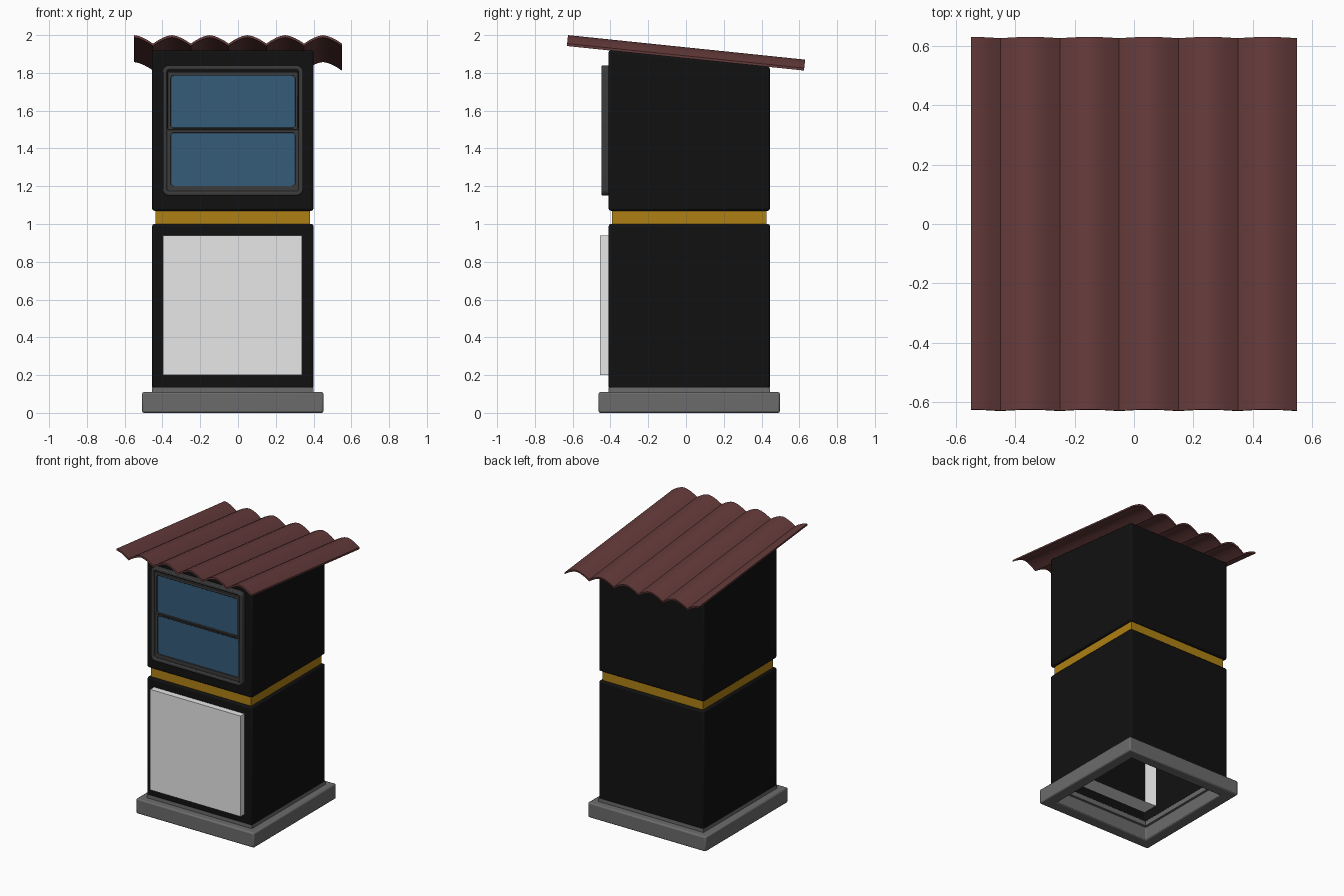
import bpy, bmesh, math
from mathutils import Matrix

if "Cube" in bpy.data.objects:
    bpy.data.objects.remove(bpy.data.objects["Cube"])

CX, CY = -0.0275, 0.0175          # centre of the tower


def material(name, rgb):
    m = bpy.data.materials.new(name)
    m.diffuse_color = (*rgb, 1)
    m.use_nodes = True
    m.node_tree.nodes["Principled BSDF"].inputs["Base Color"].default_value = m.diffuse_color
    return m


BLACK = material("black paint", (0.0055, 0.0055, 0.0055))
GREY = material("plinth grey", (0.148, 0.148, 0.148))
YELLOW = material("yellow band", (0.42, 0.217, 0.007))
WHITE = material("white panel", (0.8, 0.8, 0.8))
FRAME = material("dark frame", (0.044, 0.044, 0.044))
GLASS = material("blue glass", (0.035, 0.106, 0.19))
ROOF = material("red roof", (0.13, 0.043, 0.043))


def finish(bm, name, mat, bevel=0, segments=2):
    bmesh.ops.recalc_face_normals(bm, faces=bm.faces)
    me = bpy.data.meshes.new(name)
    bm.to_mesh(me)
    bm.free()
    me.materials.append(mat)
    ob = bpy.data.objects.new(name, me)
    bpy.context.collection.objects.link(ob)
    if bevel:
        mod = ob.modifiers.new("bevel", 'BEVEL')
        mod.width, mod.segments, mod.limit_method = bevel, segments, 'ANGLE'
    return ob


def box_mesh(x0, x1, y0, y1, z0, z1):
    bm = bmesh.new()
    bmesh.ops.create_cube(bm, size=1)
    for v in bm.verts:
        v.co = (x1 if v.co.x > 0 else x0, y1 if v.co.y > 0 else y0, z1 if v.co.z > 0 else z0)
    return bm


def box(name, mat, *dims, bevel=0):
    return finish(box_mesh(*dims), name, mat, bevel)


def ring_mesh(outer, inner, a, b):
    """Loft four matching loops into a closed frame; place(loop, depth) gives points."""
    bm = bmesh.new()
    loops = [[bm.verts.new(p) for p in pts] for pts in (outer(a), outer(b), inner(b), inner(a))]
    n = len(loops[0])
    for k in range(4):
        l, m = loops[k], loops[(k + 1) % 4]
        for i in range(n):
            j = (i + 1) % n
            bm.faces.new((l[i], l[j], m[j], m[i]))
    return bm


def tube(name, mat, half, wall, z0, z1, bevel=0):
    """Square hollow section of the tower."""
    def sq(h):
        return lambda z: [(CX + sx * h, CY + sy * h, z) for sx, sy in ((-1, -1), (1, -1), (1, 1), (-1, 1))]
    return finish(ring_mesh(sq(half), sq(half - wall), z0, z1), name, mat, bevel)


def rounded(x0, x1, z0, z1, r):
    """Rounded rectangle facing the front, as a function of depth."""
    pts = []
    for cx, cz, a0 in ((x1 - r, z1 - r, 0), (x0 + r, z1 - r, 90), (x0 + r, z0 + r, 180), (x1 - r, z0 + r, 270)):
        for k in range(5):
            a = math.radians(a0 + k * 22.5)
            pts.append((cx + r * math.cos(a), cz + r * math.sin(a)))
    return lambda y: [(x, y, z) for x, z in pts]


def frame(name, outer, inner, y0, y1, bevel):
    return finish(ring_mesh(rounded(*outer), rounded(*inner), y0, y1), name, FRAME, bevel)


# Plinth: open ring with a low lip under the walls
tube("plinth", GREY, 0.48, 0.085, 0, 0.11, 0.01)
tube("plinth_lip", GREY, 0.4275, 0.05, 0.10, 0.135)

# Tower walls and recessed band
tube("lower_walls", BLACK, 0.4275, 0.05, 0.128, 1.0, 0.012)
tube("band", YELLOW, 0.408, 0.03, 0.99, 1.08)
bm = box_mesh(CX - 0.4275, CX + 0.4275, CY - 0.4275, CY + 0.4275, 1.07, 1.92)
for v in bm.verts:                 # top follows the roof slope
    if v.co.z > 1.5:
        v.co.z -= 0.103 * (v.co.y + 0.41)
finish(bm, "upper_walls", BLACK, 0.012)

# Door panel, open at the back inside the tower
bm = box_mesh(-0.397, 0.34, -0.455, -0.24, 0.2, 0.94)
bmesh.ops.delete(bm, geom=[f for f in bm.faces if f.calc_center_median().y > -0.25], context='FACES')
finish(bm, "door_panel", WHITE)

# Window: rounded surround, two sashes, glass
X0, X1 = -0.40, 0.345
frame("window_surround", (X0, X1, 1.15, 1.84, 0.035), (X0 + 0.024, X1 - 0.024, 1.175, 1.815, 0.012),
      -0.447, -0.405, 0.007)
frame("lower_sash", (X0 + 0.02, X1 - 0.02, 1.17, 1.51, 0.01), (-0.355, 0.302, 1.202, 1.483, 0.015),
      -0.430, -0.405, 0.003)
frame("upper_sash", (X0 + 0.027, X1 - 0.027, 1.498, 1.806, 0.006), (-0.355, 0.302, 1.508, 1.785, 0.015),
      -0.440, -0.405, 0.003)
box("lower_glass", GLASS, -0.365, 0.312, -0.422, -0.414, 1.19, 1.495)
box("upper_glass", GLASS, -0.365, 0.312, -0.428, -0.420, 1.50, 1.795)

# Corrugated roof: scalloped sheet with sharp valleys, tilted to the back
steps = 44
bm = bmesh.new()
rows = []
for y in (-0.631, 0.631):
    for dz in (0, -0.013):
        row = []
        for i in range(steps + 1):
            x = -0.55 + 1.1 * i / steps
            t = abs((x + 0.55 + 0.1) % 0.2 - 0.1) / 0.1     # 0 at crest, 1 at valley
            row.append(bm.verts.new((x, y, dz - 0.045 * t ** 1.6)))
        rows.append(row)
ft, fb, bt, bb = rows
for p, q in ((ft, bt), (fb, bb), (ft, fb), (bt, bb)):
    for i in range(steps):
        bm.faces.new((p[i], p[i + 1], q[i + 1], q[i]))
for i in (0, steps):
    bm.faces.new((ft[i], fb[i], bb[i], bt[i]))
bmesh.ops.transform(bm, verts=bm.verts,
                    matrix=Matrix.Translation((0, 0.003, 1.935)) @ Matrix.Rotation(-math.radians(5.9), 4, 'X'))
finish(bm, "roof", ROOF)

# Smooth the rounded parts while keeping crisp edges
for ob in bpy.data.objects:
    ob.select_set(True)
    bpy.context.view_layer.objects.active = ob
bpy.ops.object.shade_smooth_by_angle(angle=math.radians(25))
